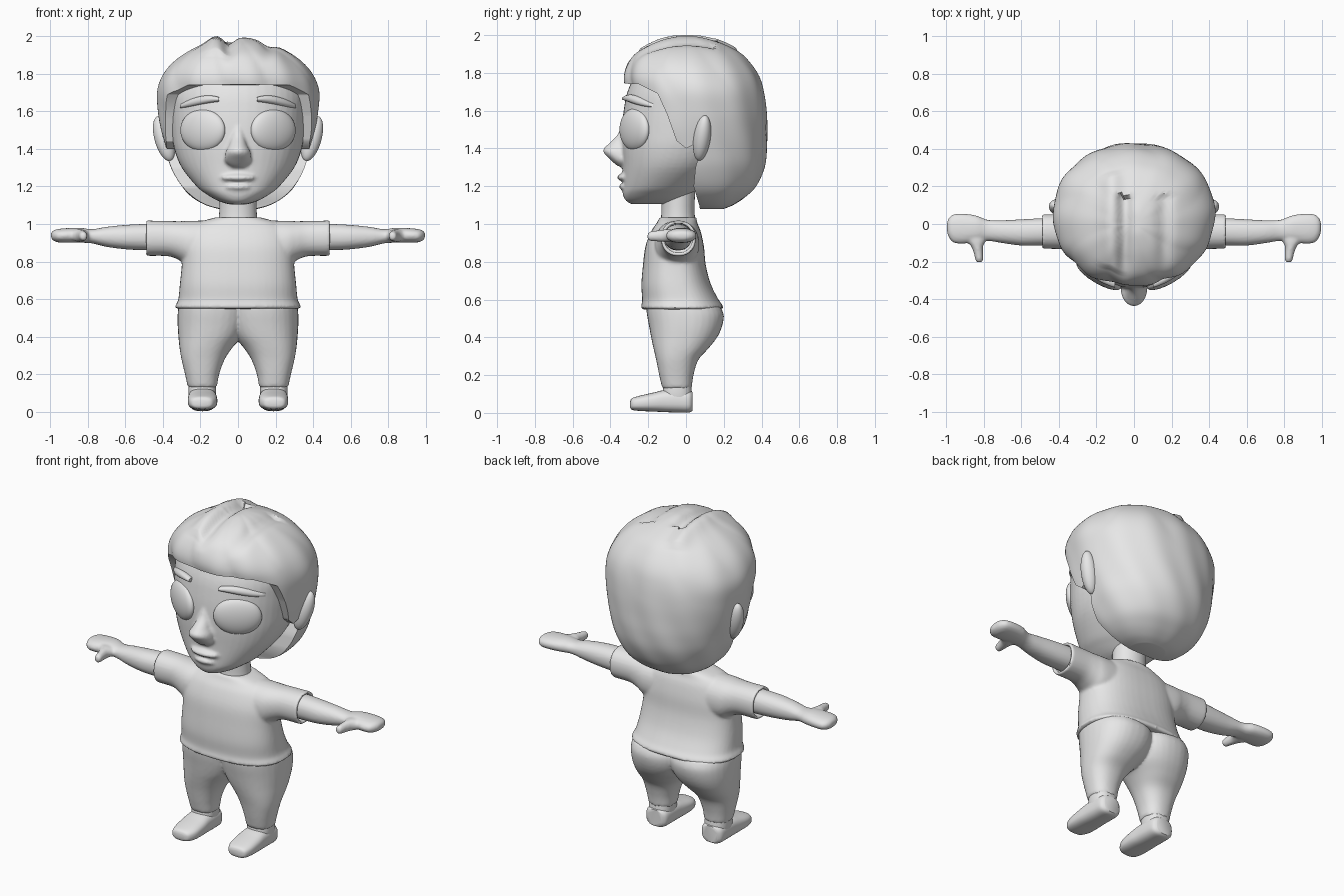
import bpy, bmesh, math
from mathutils import Vector, Matrix

cube = bpy.data.objects.get("Cube")
if cube:
    bpy.data.objects.remove(cube, do_unlink=True)

clay = bpy.data.materials.new("light_grey_clay")
clay.use_nodes = True
clay.diffuse_color = (0.8, 0.8, 0.8, 1)
clay.node_tree.nodes["Principled BSDF"].inputs["Base Color"].default_value = clay.diffuse_color
parts = []


def add_object(name, bm):
    bmesh.ops.recalc_face_normals(bm, faces=bm.faces)
    mesh = bpy.data.meshes.new(name)
    bm.to_mesh(mesh)
    bm.free()
    mesh.materials.append(clay)
    ob = bpy.data.objects.new(name, mesh)
    bpy.context.collection.objects.link(ob)
    parts.append(ob)
    return ob


def remove(ob):
    parts.remove(ob)
    bpy.data.objects.remove(ob, do_unlink=True)


def spline(rows, steps):
    """Catmull-Rom interpolation of number tuples."""
    rows = [Vector(r) for r in rows]
    out = []
    for i in range(len(rows) - 1):
        a, b = rows[max(i - 1, 0)], rows[i]
        c, d = rows[i + 1], rows[min(i + 2, len(rows) - 1)]
        for s in range(steps):
            t = s / steps
            out.append(b + (c - a) * (t / 2) + (a * 2 - b * 5 + c * 4 - d) * (t * t / 2)
                       + (b * 3 - a - c * 3 + d) * (t ** 3 / 2))
    return out + [rows[-1]]


def loft(name, axis, rows, power=2, sides=32, steps=4):
    """Rows hold: place on axis, then low/high bounds on the other two axes."""
    bm = bmesh.new()
    rings = []
    k = "xyz".index(axis)
    others = [i for i in range(3) if i != k]
    for place, a0, a1, b0, b1 in spline(rows, steps):
        ring = []
        for s in range(sides):
            ang = math.tau * s / sides
            co = [0, 0, 0]
            co[k] = place
            for i, lo, hi, w in ((others[0], a0, a1, math.cos(ang)), (others[1], b0, b1, math.sin(ang))):
                co[i] = (lo + hi) / 2 + (hi - lo) / 2 * math.copysign(abs(w) ** (2 / power), w)
            ring.append(bm.verts.new(co))
        rings.append(ring)
    for r, q in zip(rings, rings[1:]):
        for s in range(sides):
            n = (s + 1) % sides
            bm.faces.new((r[s], r[n], q[n], q[s]))
    bm.faces.new(rings[0])
    bm.faces.new(rings[-1])
    return add_object(name, bm)


def ball(name, place, radii, turn=(0, 0, 0)):
    bm = bmesh.new()
    rot = Matrix.Identity(4)
    for ang, ax in zip(turn, "XYZ"):
        rot = Matrix.Rotation(math.radians(ang), 4, ax) @ rot
    bmesh.ops.create_uvsphere(bm, u_segments=32, v_segments=20, radius=1,
                              matrix=Matrix.Translation(place) @ rot @ Matrix.Diagonal((*radii, 1)))
    return add_object(name, bm)


def mirrored(ob, name):
    bm = bmesh.new()
    bm.from_mesh(ob.data)
    bm.transform(Matrix.Diagonal((-1, 1, 1, 1)))
    return add_object(name, bm)


def bake(ob):
    bpy.context.view_layer.update()
    graph = bpy.context.evaluated_depsgraph_get()
    mesh = bpy.data.meshes.new_from_object(ob.evaluated_get(graph))
    ob.modifiers.clear()
    ob.data = mesh
    mesh.materials.clear()
    mesh.materials.append(clay)


def fuse(name, obs, voxel, smooth):
    """Melt overlapping pieces into one soft skin."""
    bm = bmesh.new()
    for ob in obs:
        bm.from_mesh(ob.data)
        remove(ob)
    whole = add_object(name, bm)
    mod = whole.modifiers.new("melt", "REMESH")
    mod.mode, mod.voxel_size = "VOXEL", voxel
    mod = whole.modifiers.new("soften", "SMOOTH")
    mod.factor, mod.iterations = 0.5, smooth
    bake(whole)
    return whole


# Head with nose and lips
skull = loft("skull", "z", [
    (1.105, -.05, .05, -.29, -.08), (1.125, -.11, .11, -.32, -.02), (1.16, -.17, .17, -.335, .03),
    (1.2, -.22, .22, -.335, .08), (1.3, -.3, .3, -.335, .2), (1.4, -.34, .34, -.34, .28),
    (1.5, -.355, .355, -.34, .33), (1.6, -.36, .36, -.33, .33), (1.7, -.36, .36, -.31, .33),
    (1.8, -.32, .32, -.26, .3), (1.9, -.18, .18, -.16, .2)], 2.1, 48)
nose = loft("nose", "z", [
    (1.305, -.04, .04, -.36, -.3), (1.335, -.07, .07, -.395, -.28), (1.385, -.066, .066, -.44, -.28),
    (1.42, -.048, .048, -.415, -.28), (1.47, -.035, .035, -.365, -.28), (1.54, -.02, .02, -.335, -.28)])
upper_lip = ball("upper_lip", (0, -.32, 1.247), (.095, .045, .022))
lower_lip = ball("lower_lip", (0, -.315, 1.198), (.075, .04, .02))
fuse("head", [skull, nose, upper_lip, lower_lip], .01, 3)
loft("neck", "z", [(.98, -.11, .11, -.14, .06), (1.06, -.1, .1, -.13, .045), (1.2, -.1, .1, -.13, .05)])

# Eyes, ears and brows
eye = ball("left_eye", (.188, -.272, 1.5), (.137, .045, .112), (0, 0, 31))
mirrored(eye, "right_eye")
ear = ball("left_ear", (.395, .085, 1.455), (.05, .045, .125), (-8, 16, 0))
mirrored(ear, "right_ear")
brow_rows = []
for i in range(9):
    t = i / 8
    x = .1 + .21 * t
    y = -.335 * math.sqrt(1 - (x / .36) ** 2)
    z = 1.645 + .025 * math.sin(math.pi * (.25 + .75 * t) ** .9) - .018 * t
    h = .004 + .018 * math.sin(math.pi * (.08 + .86 * t)) ** .6
    brow_rows.append((x, y - .018, y + .03, z - h, z + h))
brow = loft("left_eyebrow", "x", brow_rows, 2, 16, 2)
mirrored(brow, "right_eyebrow")

# Hair: wavy cap with the face opening cut away
hair = loft("hair", "z", [
    (1.08, -.1, .1, .04, .2), (1.1, -.17, .17, -.02, .25), (1.14, -.24, .24, -.1, .31),
    (1.2, -.3, .3, -.18, .37), (1.3, -.355, .355, -.26, .415), (1.4, -.385, .385, -.29, .43),
    (1.5, -.41, .41, -.31, .43), (1.6, -.425, .425, -.31, .425), (1.7, -.43, .43, -.315, .41),
    (1.78, -.405, .405, -.325, .385), (1.85, -.355, .355, -.305, .34), (1.91, -.28, .28, -.26, .28),
    (1.96, -.18, .18, -.17, .18), (1.99, -.07, .07, -.07, .08), (1.995, -.01, .01, -.01, .02)],
    2.15, 128, 5)
for v in hair.data.vertices:
    x, y, z = v.co
    ang = math.atan2(x, -y)
    top = min(max((z - 1.6) / .15, 0), 1) * (.35 + .65 * max(math.cos(ang), 0))
    lock = abs(math.sin(4 * ang + 6 * z)) - .6
    strand = math.sin(13 * ang + 9 * z + 2 * math.sin(5 * z))
    swell = 1 + .04 * top * lock + .007 * strand
    v.co.x, v.co.y = x * swell, .05 + (y - .05) * swell
    if z > 1.85:
        dips = math.exp(-((x + .05) / .04) ** 2) + .6 * math.exp(-((x - .16) / .04) ** 2)
        v.co.z -= .035 * dips * min((z - 1.85) / .1, 1) * (y < .15)
        v.co.z += .025 * math.exp(-((x + .12) / .05) ** 2) * (z > 1.9)

outline = [(-.6, 1.755), (-.25, 1.74), (-.15, 1.69), (-.1, 1.58), (-.05, 1.44), (0, 1.4), (.04, 1.42),
           (.07, 1.46), (.08, 1.4), (.05, 1.3), (.04, 1.2), (.07, 1.1), (.1, .95), (-.6, .95)]
bm = bmesh.new()
face = bm.faces.new([bm.verts.new((-.6, y, z)) for y, z in outline])
pulled = bmesh.ops.extrude_face_region(bm, geom=[face])["geom"]
bmesh.ops.translate(bm, verts=[g for g in pulled if isinstance(g, bmesh.types.BMVert)], vec=(1.2, 0, 0))
cutter = add_object("face_opening_cutter", bm)
cutter.hide_render = True
cut = hair.modifiers.new("face_opening", "BOOLEAN")
cut.operation, cut.object, cut.solver = "DIFFERENCE", cutter, "EXACT"
bake(hair)
remove(cutter)

# Shirt: body with a rolled hem and two open sleeves
body = loft("body", "z", [
    (.548, -.32, .32, -.225, .185), (.555, -.335, .335, -.238, .198), (.572, -.33, .33, -.236, .192),
    (.6, -.318, .318, -.232, .172), (.68, -.31, .31, -.236, .132), (.78, -.3, .3, -.228, .105),
    (.88, -.295, .295, -.215, .095), (.96, -.27, .27, -.185, .078), (1.005, -.22, .22, -.155, .06),
    (1.035, -.12, .12, -.14, .055)], 2.5, 48)
sleeve = loft("sleeve", "x", [
    (.1, -.17, .07, .75, 1.02), (.25, -.165, .07, .77, 1.017), (.31, -.15, .06, .805, 1.015),
    (.37, -.135, .053, .828, 1.016), (.47, -.132, .052, .83, 1.018), (.49, -.13, .05, .832, 1.017),
    (.488, -.115, .035, .847, 1.002), (.45, -.115, .035, .847, 1.002)], 2.2)
fuse("shirt", [body, sleeve, mirrored(sleeve, "other_sleeve")], .009, 4)

# Arms with mitten hands and thumbs
arm = loft("arm", "x", [
    (.4, -.115, .03, .86, 1), (.5, -.115, .03, .86, 1), (.6, -.115, .025, .865, .995),
    (.7, -.102, .02, .878, .985), (.78, -.09, .022, .897, .972), (.84, -.095, .045, .9, .98),
    (.91, -.105, .055, .9, .978), (.96, -.1, .052, .902, .973), (.985, -.075, .035, .912, .965),
    (.997, -.045, .01, .925, .952)], 2.2)
thumb = loft("thumb", "y", [
    (-.205, .818, .832, .928, .942), (-.195, .805, .845, .912, .958), (-.16, .805, .853, .908, .965),
    (-.12, .805, .868, .905, .97), (-.08, .79, .9, .905, .972), (-.03, .8, .9, .91, .965)])
left_arm = fuse("left_arm", [arm, thumb], .008, 4)
mirrored(left_arm, "right_arm")

# Trousers: two overlapping legs give the crotch and the seat cleft
leg = loft("leg", "z", [
    (.13, .112, .268, -.126, .03), (.2, .1, .283, -.142, .04), (.28, .07, .302, -.158, .065),
    (.34, .03, .312, -.172, .118), (.4, -.02, .318, -.185, .165), (.46, -.05, .322, -.196, .192),
    (.52, -.06, .322, -.207, .2), (.565, -.06, .318, -.212, .18)], 2.3)
fuse("trousers", [leg, mirrored(leg, "other_leg")], .01, 4)

# Shoes and ankle cuffs
shoe = loft("left_shoe", "y", [
    (-.296, .16, .22, .03, .06), (-.285, .135, .25, .016, .078), (-.24, .114, .265, .01, .092),
    (-.17, .11, .268, .007, .108), (-.11, .113, .266, .004, .122), (-.04, .115, .264, .002, .125),
    (.015, .12, .26, .002, .12), (.035, .14, .24, .012, .11)], 2.7)
mirrored(shoe, "right_shoe")
cuff = loft("left_ankle_cuff", "z", [
    (.06, .122, .26, -.12, .032), (.1, .118, .264, -.124, .032), (.136, .118, .264, -.12, .028)], 2.4)
mirrored(cuff, "right_ankle_cuff")

# Smooth shading that keeps sharp rims
for ob in parts:
    ob.select_set(True)
bpy.context.view_layer.objects.active = parts[0]
bpy.ops.object.shade_smooth_by_angle(angle=math.radians(50))
